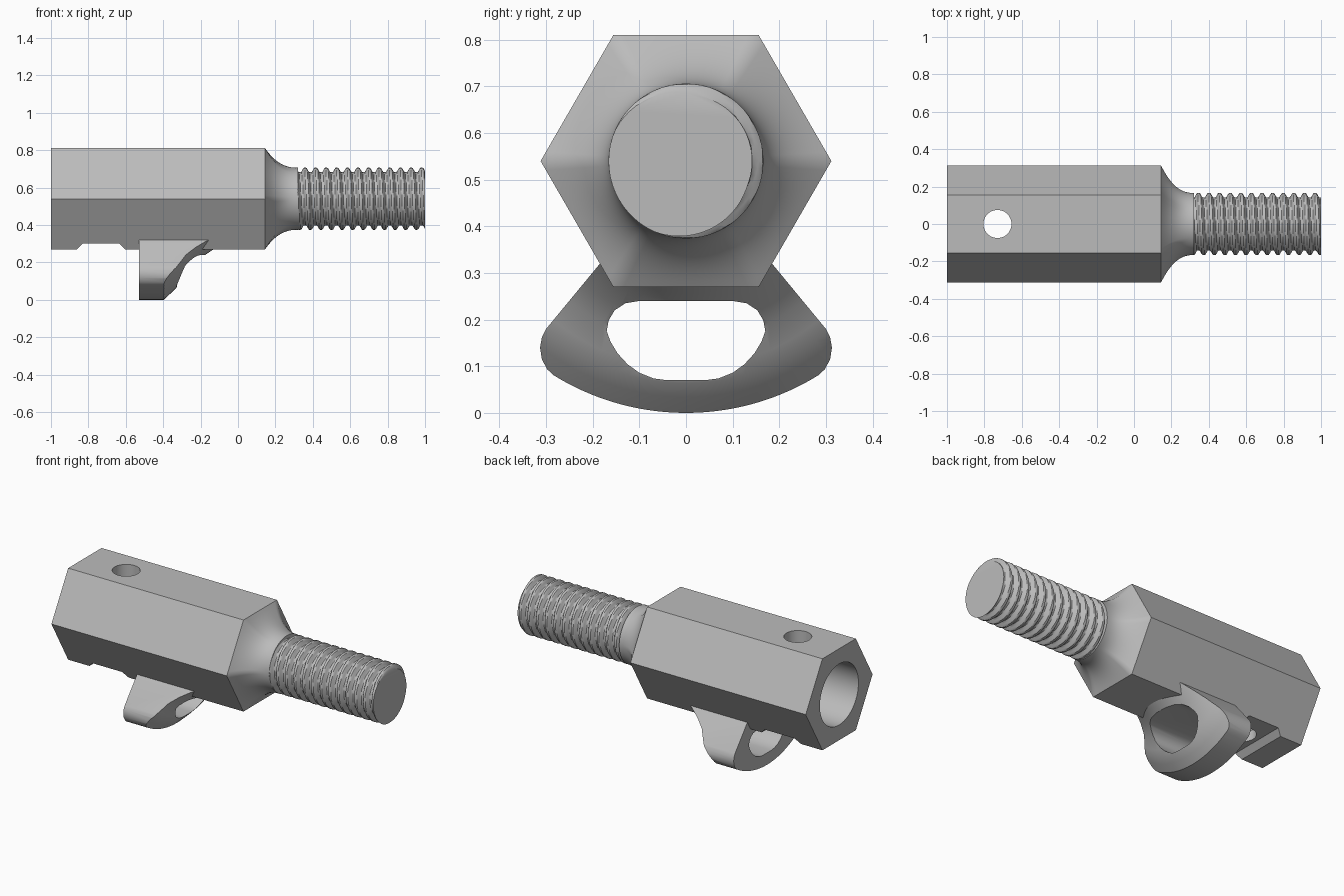
import bpy
import bmesh
from math import sin, cos, sqrt, pi, radians, tau

if "Cube" in bpy.data.objects:
    bpy.data.objects.remove(bpy.data.objects["Cube"])

AXIS_Z = 0.54       # height of the long axis
FLAT = 0.27         # hexagon centre to flat
SHOULDER = 0.145    # end of the hexagon
NECK_END = 0.32
THREAD_R = 0.166

steel = bpy.data.materials.new("grey_steel")
steel.use_nodes = True
steel.diffuse_color = (0.5, 0.5, 0.5, 1)
steel.node_tree.nodes["Principled BSDF"].inputs["Base Color"].default_value = (0.5, 0.5, 0.5, 1)


def skin(name, rings, caps=True, wrap=False):
    """Join equal rings of points into one mesh object."""
    bm = bmesh.new()
    loops = [[bm.verts.new(p) for p in ring] for ring in rings]
    pairs = list(zip(loops, loops[1:]))
    if wrap:
        pairs.append((loops[-1], loops[0]))
    for a, b in pairs:
        for i in range(len(a)):
            j = (i + 1) % len(a)
            bm.faces.new((a[i], a[j], b[j], b[i]))
    if caps and not wrap:
        bm.faces.new(loops[0])
        bm.faces.new(loops[-1])
    bmesh.ops.recalc_face_normals(bm, faces=bm.faces)
    mesh = bpy.data.meshes.new(name)
    bm.to_mesh(mesh)
    bm.free()
    mesh.materials.append(steel)
    obj = bpy.data.objects.new(name, mesh)
    bpy.context.collection.objects.link(obj)
    return obj


def activate(obj):
    bpy.ops.object.select_all(action="DESELECT")
    obj.select_set(True)
    bpy.context.view_layer.objects.active = obj


def combine(obj, tool, operation):
    """Apply a boolean and discard its tool."""
    tool.hide_render = True
    mod = obj.modifiers.new("cut", "BOOLEAN")
    mod.operation = operation
    mod.solver = "EXACT"
    mod.object = tool
    activate(obj)
    bpy.ops.object.modifier_apply(modifier=mod.name)
    bpy.data.objects.remove(tool)


def smooth(obj, degrees=30):
    activate(obj)
    bpy.ops.object.shade_smooth_by_angle(angle=radians(degrees))


def around(x, radius, steps):
    """Ring about the long axis; radius is a function of the angle."""
    angles = [tau * i / steps for i in range(steps)]
    return [(x, radius(a) * cos(a), AXIS_Z + radius(a) * sin(a)) for a in angles]


def along_x(name, pts, x0, x1):
    return skin(name, [[(x, y, z) for y, z in pts] for x in (x0, x1)])


def hex_radius(a):
    return FLAT / cos(a % (pi / 3) - pi / 6)


# Hexagonal body with socket, cross hole and bottom notch
body = skin("hex_body", [around(x, hex_radius, 6) for x in (-1, SHOULDER)])
socket = skin("socket_cutter", [around(x, lambda a: 0.18, 72) for x in (-1.1, -0.3)])
combine(body, socket, "DIFFERENCE")
circle = [(-0.73 + 0.075 * cos(tau * i / 48), 0.075 * sin(tau * i / 48)) for i in range(48)]
pin_hole = skin("pin_hole_cutter", [[(x, y, z) for x, y in circle] for z in (0.1, 1)])
combine(body, pin_hole, "DIFFERENCE")
notch = [(-0.87, 0.26), (-0.83, 0.302), (-0.635, 0.302), (-0.595, 0.26)]
notch_cutter = skin("notch_cutter", [[(x, y, z) for x, z in notch] for y in (-0.5, 0.5)])
combine(body, notch_cutter, "DIFFERENCE")
smooth(body)

# Concave neck, blending the hexagon into a circle
neck_rings = []
for i in range(19):
    t = i / 18
    g = (1 - t) ** 2.4
    x = SHOULDER + (NECK_END - SHOULDER) * t
    neck_rings.append(around(x, lambda a: THREAD_R + (hex_radius(a) - THREAD_R) * g, 96))
smooth(skin("neck", neck_rings))

# Right-handed helical thread
PITCH, DEPTH = 0.0567, 0.024
START = 0.31
COUNT = 146


def thread_radius(x):
    def radius(a):
        phase = (x - 1) / PITCH - (a - pi - 0.4) / tau
        lift = min(1, max(0, 0.5 + 0.7 * cos(tau * phase)))
        return THREAD_R - DEPTH * (1 - lift)
    return radius


thread_x = [START + (1 - START) * i / COUNT for i in range(COUNT + 1)]
smooth(skin("threaded_stud", [around(x, thread_radius(x), 60) for x in thread_x]))


# Lug under the body: outline, swept front face, and slotted eye
def mirrored(half):
    return half + [(-y, z) for y, z in reversed(half) if y > 0]


arc = [(y, AXIS_Z - sqrt(AXIS_Z ** 2 - y * y)) for y in [0.285 * i / 14 for i in range(15)]]
side = [(0.298, 0.094), (0.309, 0.115), (0.313, 0.14), (0.309, 0.162), (0.3, 0.18), (0.168, 0.34)]
lug = along_x("loop_lug", mirrored(arc + side), -0.53, -0.1)

section = [(-0.6, 0.65), (-0.398, 0.65), (-0.398, 0.541), (-0.36, 0.506), (-0.33, 0.476),
           (-0.31, 0.444), (-0.278, 0.39), (-0.23, 0.342), (-0.176, 0.3), (-0.15, 0.283),
           (-0.13, 0.27), (-0.13, 0.15), (-0.6, 0.15)]
sweep = [[(x, r * cos(a), AXIS_Z + r * sin(a)) for x, r in section]
         for a in [tau * i / 120 for i in range(120)]]
combine(lug, skin("lug_trimmer", sweep, wrap=True), "INTERSECT")

eye = [(0.04, 0.07), (0.07, 0.074), (0.1, 0.086), (0.125, 0.104), (0.147, 0.128), (0.162, 0.153),
       (0.17, 0.175), (0.166, 0.198), (0.153, 0.22), (0.13, 0.235), (0.1, 0.24)]
combine(lug, along_x("eye_cutter", mirrored(eye), -0.7, 0), "DIFFERENCE")
smooth(lug)
